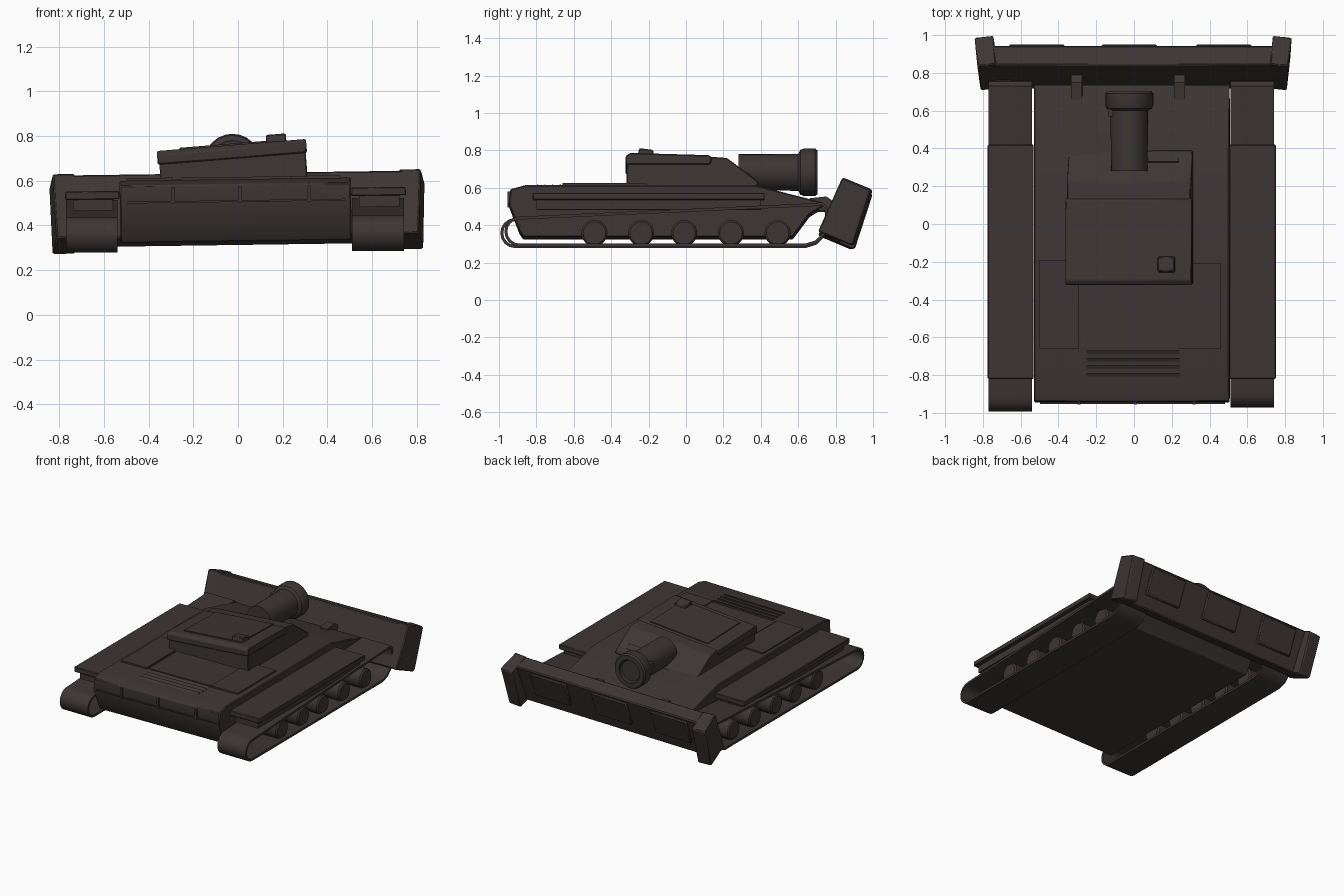
import bpy, bmesh
from math import radians, cos, sin, pi
from mathutils import Matrix, Vector

cube = bpy.data.objects.get("Cube")
if cube:
    bpy.data.objects.remove(cube)

COLOR = (0.046, 0.036, 0.035, 1)
steel = bpy.data.materials.new("dark_brown_steel")
steel.use_nodes = True
steel.diffuse_color = COLOR
steel.node_tree.nodes["Principled BSDF"].inputs["Base Color"].default_value = COLOR


def finish(name, bm, matrix=None, bevel=0):
    if matrix:
        bm.transform(matrix)
    bmesh.ops.recalc_face_normals(bm, faces=bm.faces)
    mesh = bpy.data.meshes.new(name)
    bm.to_mesh(mesh)
    bm.free()
    mesh.materials.append(steel)
    for p in mesh.polygons:
        p.use_smooth = True
    mesh.set_sharp_from_angle(angle=radians(30))
    ob = bpy.data.objects.new(name, mesh)
    bpy.context.collection.objects.link(ob)
    if bevel:
        mod = ob.modifiers.new("edge", 'BEVEL')
        mod.width, mod.segments, mod.limit_method = bevel, 1, 'ANGLE'
    return ob


def prism(name, pts, x0, x1, matrix=None, bevel=0):
    """Side profile of (y, z) points pushed from x0 to x1."""
    bm = bmesh.new()
    a = [bm.verts.new((x0, y, z)) for y, z in pts]
    b = [bm.verts.new((x1, y, z)) for y, z in pts]
    bm.faces.new(a)
    bm.faces.new(b[::-1])
    for i in range(len(pts)):
        j = (i + 1) % len(pts)
        bm.faces.new((a[i], a[j], b[j], b[i]))
    return finish(name, bm, matrix, bevel)


def box(name, x, y, z, matrix=None, bevel=0):
    pts = [(y[0], z[0]), (y[1], z[0]), (y[1], z[1]), (y[0], z[1])]
    return prism(name, pts, x[0], x[1], matrix, bevel)


def band(name, pts, x0, x1, thick):
    """Closed hollow loop following a side profile."""
    bm = bmesh.new()
    rings = []
    n = len(pts)
    for i, p in enumerate(pts):
        p, q, r = Vector(p), Vector(pts[i - 1]), Vector(pts[(i + 1) % n])
        t = (r - q).normalized()
        inner = p + Vector((-t.y, t.x)) * thick
        rings.append([bm.verts.new((x, v.x, v.y))
                      for x, v in ((x0, p), (x1, p), (x1, inner), (x0, inner))])
    for i in range(n):
        a, b = rings[i], rings[(i + 1) % n]
        for k in range(4):
            m = (k + 1) % 4
            bm.faces.new((a[k], b[k], b[m], a[m]))
    return finish(name, bm)


def lathe(name, profile, matrix, sides=24):
    """Profile of (radius, distance) turned round the y axis."""
    bm = bmesh.new()
    rings = [[bm.verts.new((r * cos(2 * pi * i / sides), d, r * sin(2 * pi * i / sides)))
              for i in range(sides)] for r, d in profile]
    for a, b in zip(rings, rings[1:]):
        for i in range(sides):
            j = (i + 1) % sides
            bm.faces.new((a[i], a[j], b[j], b[i]))
    bm.faces.new(rings[0])
    bm.faces.new(rings[-1])
    return finish(name, bm, matrix)


def roll(deg, z=0.6):
    pivot = Matrix.Translation((0, 0, z))
    return pivot @ Matrix.Rotation(radians(-deg), 4, 'Y') @ pivot.inverted()


lean = roll(0.8)
tilt = roll(4.6)

# Hull
prism("hull", [(-0.87, 0.33), (0.57, 0.33), (0.66, 0.45), (0.74, 0.5), (0.73, 0.515),
               (0.37, 0.607), (-0.86, 0.607), (-0.94, 0.585), (-0.945, 0.5), (-0.89, 0.36)],
      -0.53, 0.505, lean, 0.006)

# Deck plates and louvres
box("left_deck_plate", (0.24, 0.46), (-0.66, -0.21), (0.6, 0.618), lean)
box("right_deck_plate", (-0.5, -0.29), (-0.66, -0.19), (0.6, 0.618), lean)
box("engine_cover", (-0.28, 0.24), (-0.65, -0.3), (0.6, 0.612), lean)
for i in range(4):
    prism("louvre", [(-0.7 - i * 0.04, 0.6), (-0.67 - i * 0.04, 0.6),
                     (-0.67 - i * 0.04, 0.617)], -0.25, 0.24, lean)

# Rear rail
box("rear_rail", (-0.5, 0.48), (-0.953, -0.93), (0.505, 0.513), lean)
for x in (-0.3, 0.0, 0.31):
    box("rail_bracket", (x, x + 0.015), (-0.955, -0.92), (0.5, 0.575), lean)

# Running gear on both sides
for side, x0, x1, dy, dz in (("right", -0.77, -0.54, 0, 0), ("left", 0.51, 0.742, 0.022, 0.008)):
    rear = [(-0.915 + 0.078 * cos(a), 0.358 + 0.08 * sin(a))
            for a in [radians(90 + 22.5 * i) for i in range(9)]]
    front = [(0.64, 0.278), (0.7, 0.297), (0.745, 0.345), (0.765, 0.42),
             (0.755, 0.49), (0.73, 0.515), (0.69, 0.51)]
    loop = [(y + (dy if y < 0 else 0), z + dz) for y, z in rear + front]
    band(side + "_track", loop, x0, x1, 0.016)
    for y in (-0.49, -0.24, -0.01, 0.24, 0.49):
        spin = Matrix.Translation((x0 + 0.03, y, 0.358)) @ Matrix.Rotation(-pi / 2, 4, 'Z')
        lathe(side + "_wheel", [(0.06, 0), (0.07, 0.008), (0.07, 0.16), (0.06, 0.17)], spin)
    box(side + "_fender", (x0 - 0.005, x1 + 0.008), (-0.82, 0.42), (0.525, 0.562), lean, 0.004)
    box(side + "_fender_support", (x0 + 0.03, x1 - 0.02), (-0.8, 0.4), (0.475, 0.53), lean)

# Turret
prism("turret", [(-0.32, 0.585), (0.39, 0.585), (0.385, 0.61), (0.22, 0.735), (0.13, 0.742),
                 (-0.3, 0.755), (-0.315, 0.74)], -0.345, 0.312, tilt, 0.006)
prism("turret_roof", [(-0.323, 0.7), (0.13, 0.7), (0.14, 0.735), (0.125, 0.75),
                      (-0.3, 0.762), (-0.323, 0.745)], -0.352, 0.318, tilt, 0.006)
prism("roof_hatch", [(-0.26, 0.75), (0.12, 0.74), (0.12, 0.757), (-0.26, 0.768)], -0.25, 0.22, tilt)
prism("periscope", [(-0.26, 0.75), (-0.17, 0.75), (-0.175, 0.785), (-0.25, 0.795)],
      0.14, 0.23, tilt, 0.006)
prism("vision_slot", [(0.32, 0.64), (0.345, 0.62), (0.36, 0.635), (0.33, 0.665)], 0.08, 0.24, tilt)

# Short wide gun
aim = Matrix.Translation((-0.025, 0, 0.683))
lathe("gun", [(0.097, 0.28), (0.099, 0.6), (0.12, 0.612), (0.127, 0.63), (0.127, 0.69),
              (0.118, 0.702), (0.085, 0.702), (0.083, 0.69), (0.075, 0.682)], aim)
box("gun_clip", (-0.137, -0.11), (0.57, 0.62), (0.7, 0.735))

# Dozer blade with end plates and front pads
prism("blade", [(0.715, 0.352), (0.83, 0.31), (0.945, 0.6), (0.84, 0.637)], -0.78, 0.77, lean, 0.008)
for side, s in (("right", -1), ("left", 1)):
    swing = (lean @ Matrix.Translation((s * 0.775 - 0.005, 0.85, 0))
             @ Matrix.Rotation(radians(-6 * s), 4, 'Z') @ Matrix.Translation((0, -0.85, 0)))
    prism(side + "_blade_end", [(0.71, 0.355), (0.885, 0.282), (0.9, 0.287), (0.993, 0.572),
                                (0.985, 0.583), (0.84, 0.643)], -0.05, 0.05, swing, 0.008)
for x in (-0.515, -0.025, 0.475):
    prism("blade_pad", [(0.855, 0.4), (0.88, 0.392), (0.953, 0.58), (0.925, 0.59)],
          x - 0.148, x + 0.148, lean, 0.008)

# Blade arms
for x in (-0.305, 0.24):
    prism("blade_arm", [(0.65, 0.48), (0.8, 0.47), (0.8, 0.515), (0.75, 0.55), (0.66, 0.54)],
          x - 0.03, x + 0.03, lean)
